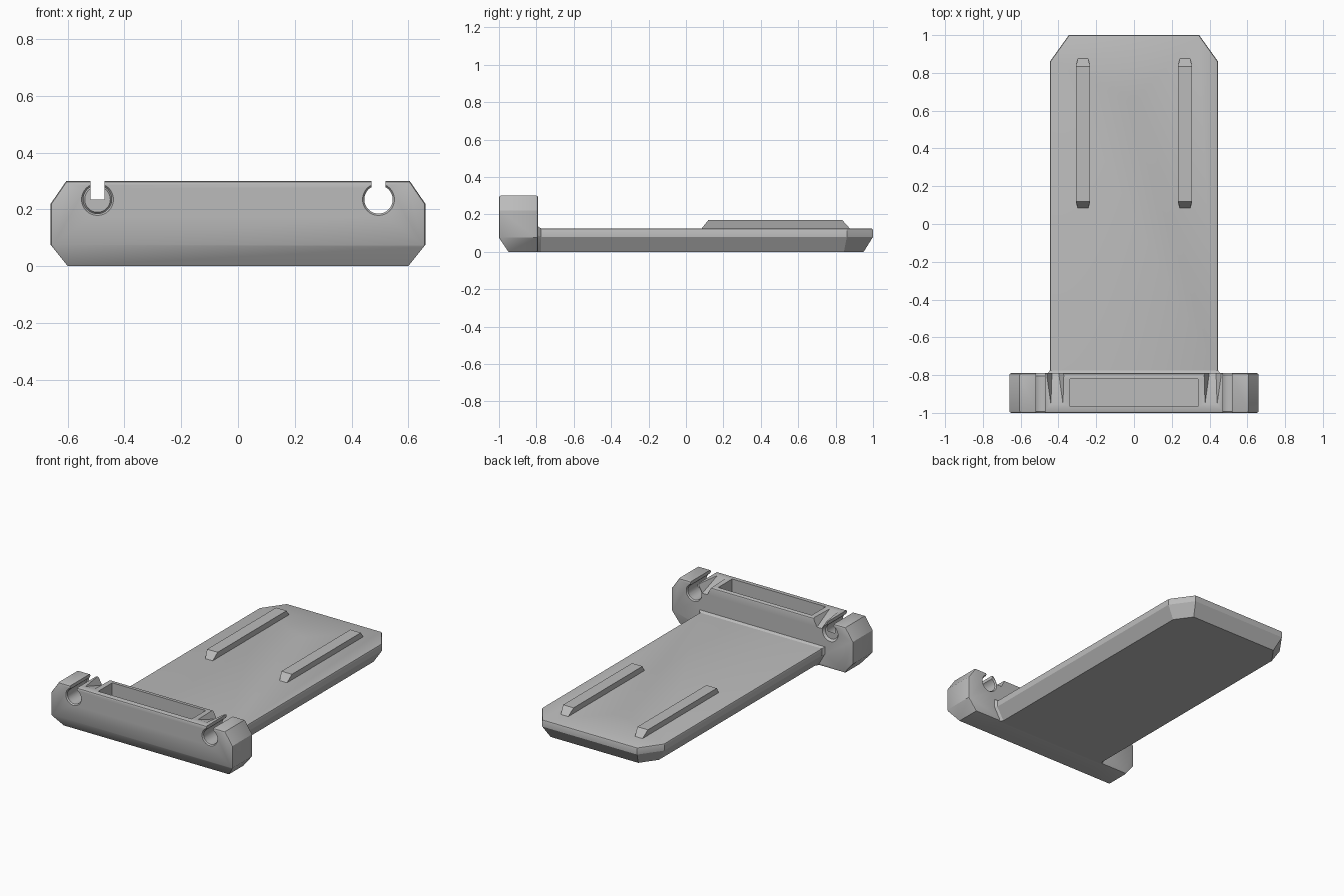
import bpy, bmesh, math
from mathutils import Matrix, Vector

cube = bpy.data.objects.get("Cube")
if cube:
    bpy.data.objects.remove(cube, do_unlink=True)

grey = bpy.data.materials.new("plain_grey")
grey.use_nodes = True
grey.diffuse_color = (0.5, 0.5, 0.5, 1)
grey.node_tree.nodes["Principled BSDF"].inputs["Base Color"].default_value = (0.5, 0.5, 0.5, 1)


def finish(name, bm):
    bmesh.ops.recalc_face_normals(bm, faces=bm.faces)
    mesh = bpy.data.meshes.new(name)
    bm.to_mesh(mesh)
    bm.free()
    obj = bpy.data.objects.new(name, mesh)
    bpy.context.scene.collection.objects.link(obj)
    mesh.materials.append(grey)
    return obj


def hull(name, points):
    """Convex solid around the given points, with flat regions merged."""
    bm = bmesh.new()
    for p in points:
        bm.verts.new(p)
    bmesh.ops.convex_hull(bm, input=bm.verts)
    bmesh.ops.dissolve_limit(bm, angle_limit=0.02, verts=bm.verts, edges=bm.edges)
    return finish(name, bm)


def box(name, x0, x1, y0, y1, z0, z1):
    return hull(name, [(x, y, z) for x in (x0, x1) for y in (y0, y1) for z in (z0, z1)])


def cone(name, start, end, r0, r1):
    """Cylinder or cone between two points."""
    axis = Vector(end) - Vector(start)
    bm = bmesh.new()
    bmesh.ops.create_cone(bm, cap_ends=True, segments=48, radius1=r0, radius2=r1, depth=axis.length)
    turn = axis.to_track_quat('Z', 'Y').to_matrix().to_4x4()
    bm.transform(Matrix.Translation((Vector(start) + Vector(end)) / 2) @ turn)
    return finish(name, bm)


def apply_modifiers(obj):
    graph = bpy.context.evaluated_depsgraph_get()
    mesh = bpy.data.meshes.new_from_object(obj.evaluated_get(graph))
    obj.modifiers.clear()
    obj.data = mesh


def soften(obj):
    """Small bevel along the square edges."""
    mod = obj.modifiers.new("edge_bevel", 'BEVEL')
    mod.width = 0.01
    mod.segments = 2
    mod.angle_limit = math.radians(70)
    apply_modifiers(obj)


def combine(obj, others, operation):
    for other in others:
        mod = obj.modifiers.new("combine", 'BOOLEAN')
        mod.operation = operation
        mod.solver = 'EXACT'
        mod.object = other
        apply_modifiers(obj)
        bpy.data.objects.remove(other, do_unlink=True)


def both(points):
    return [(s * x, y, z) for s in (1, -1) for x, y, z in points]


# Long plate with cut corners and a sloped underside edge
rim = [(0.445, -0.9), (0.445, 0.86), (0.345, 1.0)]
foot = [(0.395, -0.9), (0.395, 0.844), (0.319, 0.95)]
plate = hull("base_plate", both([(x, y, z) for x, y in rim for z in (0.08, 0.125)]
                                + [(x, y, 0) for x, y in foot]))
soften(plate)

# Cross block at the front
outline = [(0.6, 0), (0.66, 0.075), (0.66, 0.22), (0.605, 0.3)]
block = hull("front_block", both([(x, -0.79, z) for x, z in outline]
                                 + [(x, -1, z) for x, z in outline[1:]]
                                 + [(0.6, -0.95, 0)]))
soften(block)

# Flare where the plate meets the block
section = [(0.395, 0), (0.445, 0.08), (0.445, 0.125)]
flare = hull("joint_flare", both([(x, -0.775, z) for x, z in section]
                                 + [(x + 0.015, -0.795, z * 1.1) for x, z in section]))

# Pocket, tube clips and tapered grooves in the block
cuts = [box("pocket_cutter", -0.34, 0.34, -0.965, -0.82, 0.09, 0.4)]
for s in (1, -1):
    x, z = s * 0.495, 0.235
    cuts.append(cone("clip_cutter", (x, -1.1, z), (x, -0.7, z), 0.05, 0.05))
    cuts.append(cone("clip_front_chamfer", (x, -1.005, z), (x, -0.985, z), 0.06, 0.045))
    cuts.append(cone("clip_back_chamfer", (x, -0.785, z), (x, -0.805, z), 0.06, 0.045))
    cuts.append(box("slot_cutter", x - 0.025, x + 0.025, -1.1, -0.7, z, 0.4))
    groove = [(0.466, -0.78, 0.302), (0.37, -0.78, 0.302), (0.434, -0.78, 0.245),
              (0.4, -0.78, 0.245), (0.44, -0.96, 0.302), (0.375, -0.96, 0.302)]
    cuts.append(hull("groove_cutter", [(s * gx, gy, gz) for gx, gy, gz in groove]))
combine(plate, [block, flare], 'UNION')
combine(plate, cuts, 'DIFFERENCE')

# Screw hole, countersunk from below
combine(plate, [cone("screw_cutter", (0, 0.645, -0.1), (0, 0.645, 0.3), 0.04, 0.04),
                cone("countersink_cutter", (0, 0.645, -0.001), (0, 0.645, 0.06), 0.077, 0.04)],
        'DIFFERENCE')

# Dovetail rails, wider at the top
for s, side in ((1, "left"), (-1, "right")):
    x = s * 0.27
    hull(side + "_rail", [(x + w * k, y, z) for k in (1, -1) for w, y, z in
                          ((0.026, 0.08, 0.12), (0.026, 0.88, 0.12),
                           (0.038, 0.12, 0.17), (0.038, 0.835, 0.17))])

for obj in bpy.context.scene.objects:
    obj.select_set(obj.type == 'MESH')
bpy.context.view_layer.objects.active = plate
bpy.ops.object.shade_smooth_by_angle(angle=math.radians(25))
